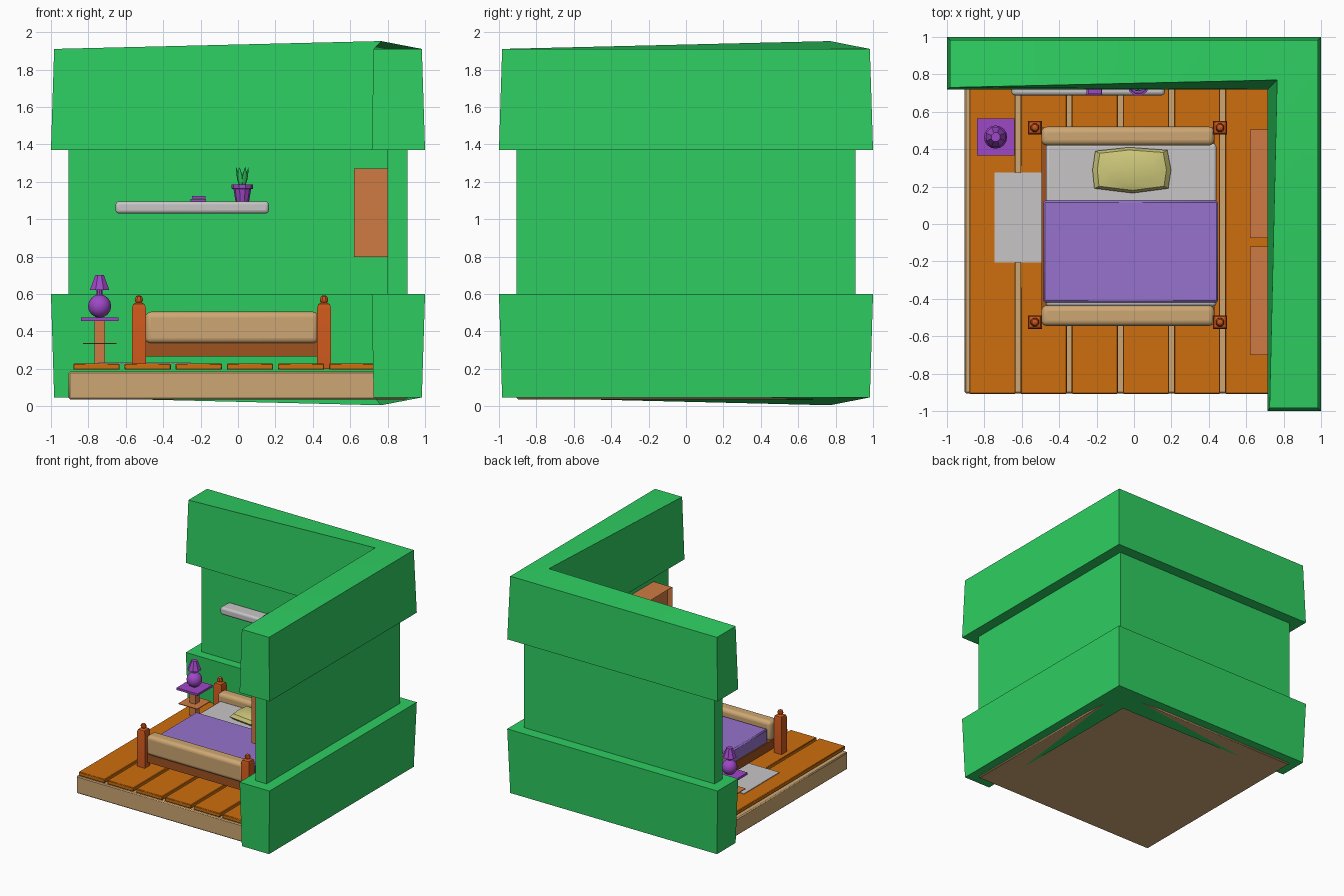
import bpy, bmesh, math
from mathutils import Matrix, Vector

if "Cube" in bpy.data.objects:
    bpy.data.objects.remove(bpy.data.objects["Cube"])


def mat(name, r, g, b):
    m = bpy.data.materials.new(name)
    lin = [(c / 255 / 12.92) if c < 11 else ((c / 255 + 0.055) / 1.055) ** 2.4 for c in (r, g, b)]
    m.diffuse_color = (*lin, 1)
    m.use_nodes = True
    m.node_tree.nodes["Principled BSDF"].inputs["Base Color"].default_value = m.diffuse_color
    return m


GREEN = mat("wall green", 46, 206, 97)
PLANK = mat("plank orange", 205, 110, 14)
TAN = mat("tan wood", 205, 167, 115)
POST = mat("post rust", 204, 88, 28)
RAIL = mat("rail brown", 158, 82, 32)
BLANKET = mat("blanket violet", 150, 114, 204)
PILLOW = mat("pillow yellow", 206, 200, 122)
GREY = mat("pale grey", 200, 197, 198)
PURPLE = mat("lamp purple", 158, 72, 198)
CABINET = mat("cabinet orange", 207, 122, 66)


def make(name, verts, faces, material):
    me = bpy.data.meshes.new(name)
    bm = bmesh.new()
    vs = [bm.verts.new(v) for v in verts]
    for f in faces:
        bm.faces.new([vs[i] for i in f])
    bmesh.ops.recalc_face_normals(bm, faces=bm.faces)
    bm.to_mesh(me)
    bm.free()
    me.materials.append(material)
    ob = bpy.data.objects.new(name, me)
    bpy.context.collection.objects.link(ob)
    return ob


def box(name, x0, x1, y0, y1, z0, z1, material, bevel=0, segs=1):
    v = [(x, y, z) for z in (z0, z1) for x, y in ((x0, y0), (x1, y0), (x1, y1), (x0, y1))]
    f = [(3, 2, 1, 0), (4, 5, 6, 7)] + [(i, (i + 1) % 4, (i + 1) % 4 + 4, i + 4) for i in range(4)]
    ob = make(name, v, f, material)
    if bevel:
        b = ob.modifiers.new("bevel", "BEVEL")
        b.width, b.segments = bevel, segs
    return ob


def stack(name, rings, material):
    """Skin a list of equal-length point rings, capped at both ends."""
    n = len(rings[0])
    v = [p for r in rings for p in r]
    f = [tuple(reversed(range(n))), tuple(range(len(v) - n, len(v)))]
    f += [(k * n + i, k * n + (i + 1) % n, (k + 1) * n + (i + 1) % n, (k + 1) * n + i)
          for k in range(len(rings) - 1) for i in range(n)]
    return make(name, v, f, material)


def lathe(name, cx, cy, profile, n, material, turn=0.0):
    return stack(name, [[(cx + r * math.cos(turn + math.tau * i / n),
                          cy + r * math.sin(turn + math.tau * i / n), z) for i in range(n)]
                        for r, z in profile], material)


# --- corner walls: thick tapered bands below and above a thin middle wall
FLAT = [(-1, .72), (-1, 1), (1, 1), (1, -1), (.715, -1), (.715, .72)]
END = [(-.983, .73), (-.983, .983), (.983, .983), (.983, -.983), (.725, -.983), (.765, .77)]
SIDES = [(i, (i + 1) % 6, (i + 1) % 6 + 6, i + 6) for i in range(6)]
CAPS = [(0, 1, 2, 5), (2, 3, 4, 5), (6, 7, 8, 11), (8, 9, 10, 11)]


def wall_band(name, z_flat, z_end, z_corner):
    v = [(x, y, z_flat) for x, y in FLAT]
    v += [(x, y, z_corner if i == 5 else z_end) for i, (x, y) in enumerate(END)]
    make(name, v, SIDES + CAPS, GREEN)


wall_band("lower_wall", .60, .047, .005)
wall_band("upper_wall", 1.37, 1.91, 1.952)
MID = [(-.905, .80), (-.905, .905), (.905, .905), (.905, -.905), (.80, -.905), (.80, .80)]
make("middle_wall", [(x, y, z) for z in (.59, 1.38) for x, y in MID], SIDES + CAPS, GREEN)

# --- floor slab and planks
box("floor_slab", -.905, .905, -.905, .905, .036, .185, TAN, .008)
for i in range(6):
    x = -.88 + .2735 * i
    box(f"floor_plank_{i}", x, x + .247, -.908, .88, .195, .228, PLANK, .004)

# --- rug
box("rug", -.745, -.25, -.205, .275, .226, .234, GREY)

# --- bed
for px in (-.53, .46):
    for py in (-.525, .515):
        rings = [[(px + sx * h, py + sy * h, z) for sx, sy in ((-1, -1), (1, -1), (1, 1), (-1, 1))]
                 for h, z in ((.037, .20), (.037, .525), (.031, .545), (.013, .556))]
        stack("bed_post", rings, POST)
        lathe("post_knob", px, py, [(.012, .55), (.022, .561), (.024, .572), (.017, .587), (.006, .593)],
              8, POST, math.pi / 8)
box("bed_frame", -.495, .43, -.525, .515, .265, .345, RAIL)
box("mattress", -.47, .44, -.44, .43, .33, .44, GREY, .015, 2)
box("blanket", -.485, .45, -.42, .125, .335, .455, BLANKET, .01, 1)
box("footboard", -.495, .43, -.545, -.435, .335, .505, TAN, .03, 4)
box("headboard", -.495, .43, .42, .52, .335, .505, TAN, .03, 4)

# --- pillow, fuller in the middle
OUT = [(-.2, .10), (-.02, .12), (.185, .105), (.205, 0), (.19, -.10), (0, -.125), (-.205, -.10), (-.215, 0)]
stack("pillow", [[(-.007 + x * s, .29 + y * s, z) for x, y in OUT]
                 for s, z in ((.8, .43), (1, .46), (.88, .488), (.55, .503))], PILLOW)

# --- bedside table and lamp
NX, NY = -.74, .465
box("table_leg", NX - .028, NX + .028, NY - .028, NY + .028, .22, .458, CABINET)
box("table_lower_shelf", NX - .09, NX + .09, NY - .09, NY + .09, .333, .339, CABINET)
box("table_top", NX - .1, NX + .1, NY - .1, NY + .1, .456, .475, PURPLE)
ball = [(max(.008, .062 * math.sin(math.pi * k / 8)), .535 - .062 * math.cos(math.pi * k / 8)) for k in range(9)]
lathe("lamp_ball", NX, NY, ball, 16, PURPLE)
lathe("lamp_neck", NX, NY, [(.016, .58), (.016, .63)], 8, PURPLE)
lathe("lamp_shade", NX, NY, [(.056, .622), (.025, .70)], 8, PURPLE, math.pi / 8)

# --- wall shelf with books and a potted plant
box("wall_shelf", -.655, .165, .688, .81, 1.03, 1.095, GREY, .018, 3)
box("book_lower", -.255, -.17, .69, .78, 1.095, 1.108, PURPLE)
box("book_upper", -.247, -.175, .695, .775, 1.11, 1.125, PURPLE)
PX, PY = .023, .742
lathe("plant_pot", PX, PY, [(.036, 1.093), (.047, 1.16), (.058, 1.163), (.058, 1.186), (.048, 1.186), (.045, 1.176)],
      10, PURPLE)
for k in range(6):
    leaf = lathe("plant_leaf", 0, 0, [(.006, 0), (.016, .035), (.014, .065), (.002, .105)], 6, GREEN)
    leaf.data.transform(Matrix.Translation((PX, PY, 1.174)) @ Matrix.Rotation(math.tau * k / 6, 4, "Z")
                        @ Matrix.Translation((.012, 0, 0)) @ Matrix.Rotation(.2, 4, "Y")
                        @ Matrix.Diagonal((.45, 1, 1, 1)))

# --- two cabinets on the right wall, fronts recessed inside a frame
for y0, y1 in ((-.70, -.12), (-.075, .505)):
    cab = box("wall_cabinet", .62, .81, y0, y1, .797, 1.27, CABINET)
    bm = bmesh.new()
    bm.from_mesh(cab.data)
    face = min(bm.faces, key=lambda f: f.calc_center_median().x)
    bmesh.ops.inset_individual(bm, faces=[face], thickness=.03)
    bmesh.ops.translate(bm, verts=face.verts, vec=Vector((.03, 0, 0)))
    bm.to_mesh(cab.data)
    bm.free()

# --- smooth the rounded parts, keep hard edges crisp
for ob in bpy.context.collection.objects:
    ob.select_set(True)
    bpy.context.view_layer.objects.active = ob
bpy.ops.object.shade_smooth_by_angle(angle=math.radians(35))
